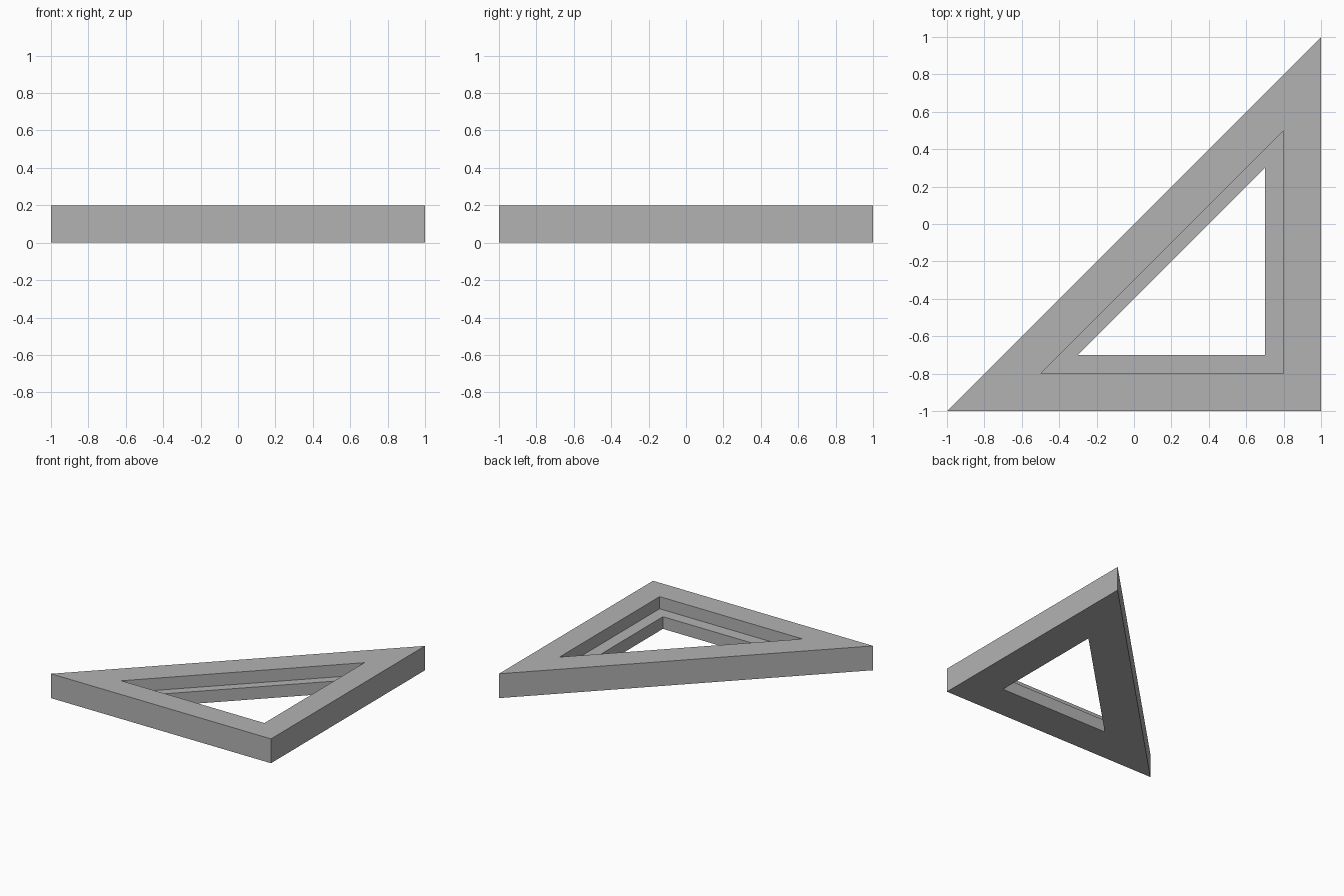
import bpy
import bmesh

cube = bpy.data.objects.get("Cube")
if cube:
    bpy.data.objects.remove(cube, do_unlink=True)

# Plain grey material
grey = bpy.data.materials.new("grey")
grey.use_nodes = True
colour = (0.45, 0.45, 0.45, 1.0)
grey.diffuse_color = colour
grey.node_tree.nodes["Principled BSDF"].inputs["Base Color"].default_value = colour


def triangle(bm, corner, leg, z):
    """Right triangle with its square corner at (corner, -corner)."""
    points = [(corner - leg, -corner), (corner, -corner), (corner, leg - corner)]
    return [bm.verts.new((x, y, z)) for x, y in points]


# Frame cross-section as (corner, leg, height): outer wall, rim, recess, ledge, opening
section = [
    (1.0, 2.0, 0.0),
    (1.0, 2.0, 0.2),
    (0.8, 1.3, 0.2),
    (0.8, 1.3, 0.1),
    (0.7, 1.0, 0.1),
    (0.7, 1.0, 0.0),
]

bm = bmesh.new()
rings = [triangle(bm, *step) for step in section]

# Join each ring to the next, closing the section along the underside
for low, high in zip(rings, rings[1:] + rings[:1]):
    for i in range(3):
        j = (i + 1) % 3
        bm.faces.new((low[i], low[j], high[j], high[i]))
bmesh.ops.recalc_face_normals(bm, faces=bm.faces)

mesh = bpy.data.meshes.new("triangular_frame")
bm.to_mesh(mesh)
bm.free()
mesh.materials.append(grey)
frame = bpy.data.objects.new("triangular_frame", mesh)
bpy.context.collection.objects.link(frame)
